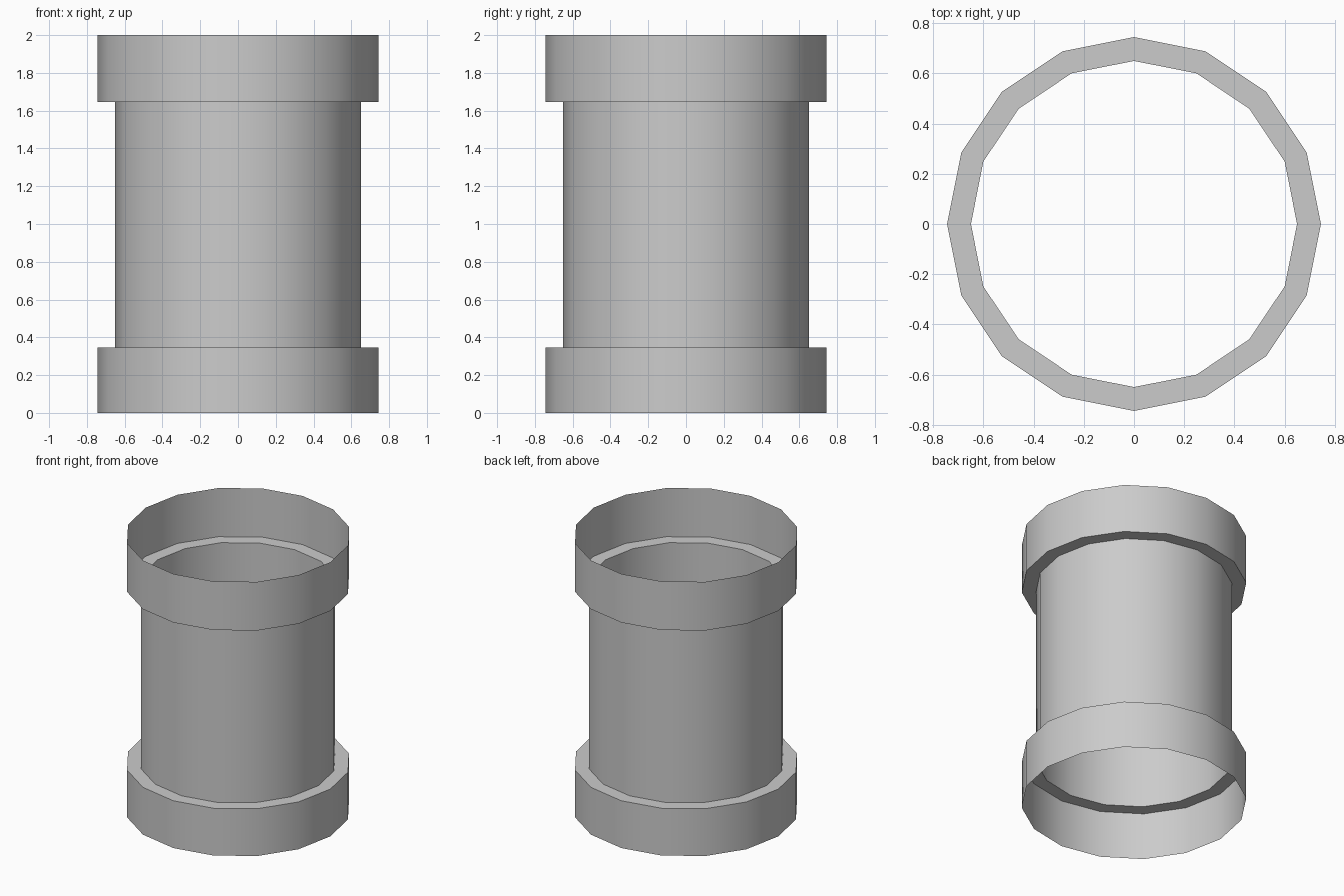
import bpy
import bmesh
from math import cos, sin, tau, radians

cube = bpy.data.objects.get("Cube")
if cube:
    bpy.data.objects.remove(cube, do_unlink=True)

SIDES = 16
OUTER, INNER = 0.745, 0.65
LOW, HIGH, TOP = 0.345, 1.645, 2.0

grey = bpy.data.materials.new("pipe grey")
grey.use_nodes = True
colour = (0.6, 0.6, 0.6, 1)
grey.diffuse_color = colour
grey.node_tree.nodes["Principled BSDF"].inputs["Base Color"].default_value = colour


def lathe(name, profile):
    """Open thin shell: sweep (radius, z) points, listed bottom to top, around z."""
    bm = bmesh.new()
    rings = [[bm.verts.new((r * cos(tau * i / SIDES), r * sin(tau * i / SIDES), z))
              for i in range(SIDES)] for r, z in profile]
    for a, b in zip(rings, rings[1:]):
        for i in range(SIDES):
            j = (i + 1) % SIDES
            bm.faces.new((a[i], a[j], b[j], b[i]))
    mesh = bpy.data.meshes.new(name)
    bm.to_mesh(mesh)
    bm.free()
    mesh.materials.append(grey)
    obj = bpy.data.objects.new(name, mesh)
    bpy.context.collection.objects.link(obj)
    bpy.ops.object.select_all(action='DESELECT')
    obj.select_set(True)
    bpy.context.view_layer.objects.active = obj
    bpy.ops.object.shade_smooth_by_angle(angle=radians(40))


# Collars are open sleeves joined to the pipe by a flat ring
lathe("lower_collar", [(OUTER, 0), (OUTER, LOW), (INNER, LOW)])
lathe("pipe_wall", [(INNER, LOW), (INNER, HIGH)])
lathe("upper_collar", [(INNER, HIGH), (OUTER, HIGH), (OUTER, TOP)])
